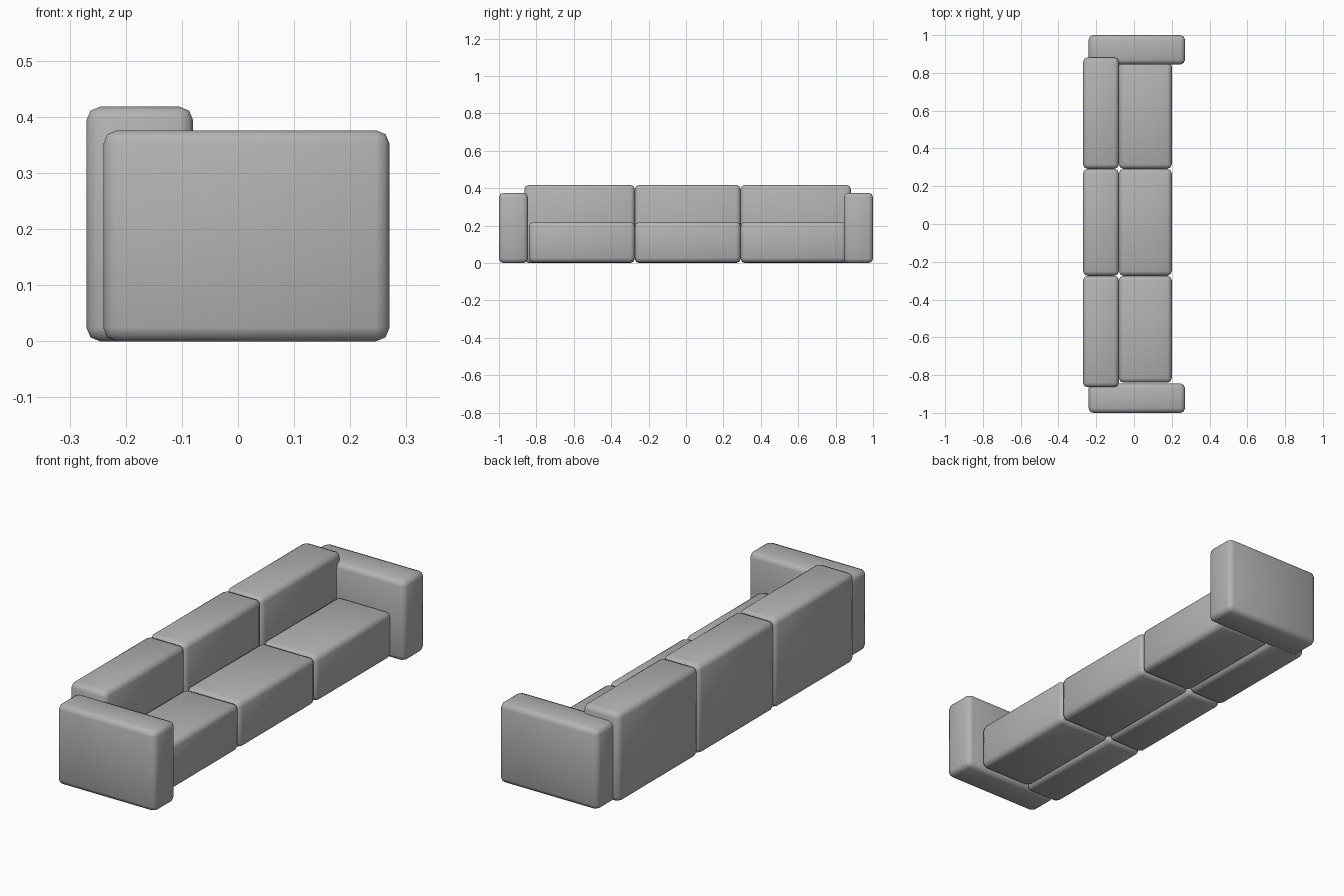
import bpy
import bmesh

default = bpy.data.objects.get("Cube")
if default:
    bpy.data.objects.remove(default, do_unlink=True)

# Upholstery material
fabric = bpy.data.materials.new("grey_fabric")
fabric.use_nodes = True
GREY = (0.45, 0.45, 0.45, 1)
fabric.diffuse_color = GREY
fabric.node_tree.nodes["Principled BSDF"].inputs["Base Color"].default_value = GREY


def cushion(name, low, high, radius=0.024):
    """Soft box between two corners, with rounded edges and smooth shading."""
    mesh = bpy.data.meshes.new(name)
    bm = bmesh.new()
    bmesh.ops.create_cube(bm, size=1)
    for v in bm.verts:
        v.co = [l + (c + 0.5) * (h - l) for c, l, h in zip(v.co, low, high)]
    bmesh.ops.bevel(bm, geom=bm.edges[:], offset=radius, offset_type='OFFSET',
                    segments=2, profile=0.5, affect='EDGES')
    for f in bm.faces:
        f.smooth = True
    bm.to_mesh(mesh)
    bm.free()
    mesh.materials.append(fabric)
    obj = bpy.data.objects.new(name, mesh)
    bpy.context.collection.objects.link(obj)
    return obj


# Three seats side by side, each with a back cushion; outer backs reach into the arms
WIDTH = 0.566
CENTRE = 0.009
OVERLAP = 0.024
for i, place in enumerate(("right", "middle", "left")):
    y0 = CENTRE + (i - 1.5) * WIDTH
    y1 = y0 + WIDTH
    cushion(f"seat_{place}", (-0.08, y0, 0.003), (0.20, y1, 0.22))
    back_y0 = y0 - OVERLAP if i == 0 else y0
    back_y1 = y1 + OVERLAP if i == 2 else y1
    cushion(f"back_{place}", (-0.27, back_y0, 0), (-0.08, back_y1, 0.418))

# Arm at each end
for side, sign in (("right", -1), ("left", 1)):
    y0, y1 = sorted((sign * 0.845, sign))
    cushion(f"arm_{side}", (-0.24, y0, 0), (0.27, y1, 0.376))
